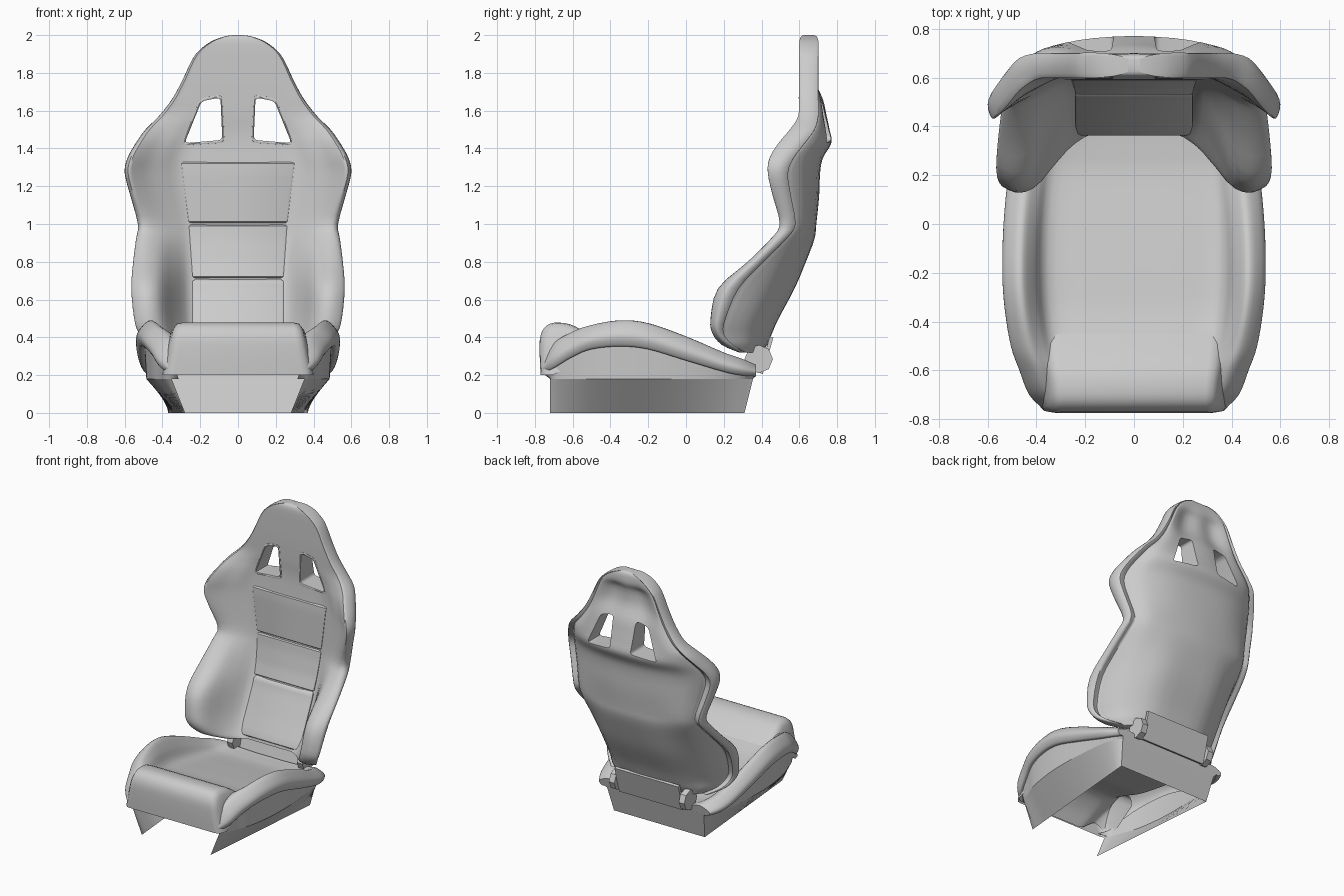
import bpy, bmesh, math
from mathutils import Vector

cube = bpy.data.objects.get("Cube")
if cube:
    bpy.data.objects.remove(cube, do_unlink=True)

grey = bpy.data.materials.new("seat_grey")
grey.use_nodes = True
colour = (0.6, 0.6, 0.6, 1)
grey.diffuse_color = colour
grey.node_tree.nodes["Principled BSDF"].inputs["Base Color"].default_value = colour


def mix(a, b, t):
    return a + (b - a) * t


def spline(points, steps, closed=False):
    """Smooth curve through all the points."""
    pts = [Vector(p) for p in points]
    n = len(pts)
    out = []
    for i in range(n if closed else n - 1):
        if closed:
            a, b, c, d = (pts[(i + k) % n] for k in (-1, 0, 1, 2))
        else:
            a, b, c, d = (pts[min(max(i + k, 0), n - 1)] for k in (-1, 0, 1, 2))
        for s in range(steps):
            t = s / steps
            m, q = (c - a) / 2, (d - b) / 2
            out.append(b + m * t + (3 * (c - b) - 2 * m - q) * t ** 2
                       + (2 * (b - c) + m + q) * t ** 3)
    return out if closed else out + [pts[-1]]


def spline_rows(rows, steps):
    columns = [spline(col, steps) for col in zip(*rows)]
    return list(zip(*columns))


def shade(ob, angle):
    bpy.ops.object.select_all(action='DESELECT')
    ob.select_set(True)
    bpy.context.view_layer.objects.active = ob
    bpy.ops.object.shade_smooth_by_angle(angle=math.radians(angle))


def finish(name, bm, angle=44):
    bmesh.ops.recalc_face_normals(bm, faces=bm.faces)
    mesh = bpy.data.meshes.new(name)
    bm.to_mesh(mesh)
    bm.free()
    mesh.materials.append(grey)
    ob = bpy.data.objects.new(name, mesh)
    bpy.context.collection.objects.link(ob)
    shade(ob, angle)
    return ob


def loft(name, rows, closed=False, caps=()):
    """Skin a list of equal-length rows; caps lists the rows to fill."""
    bm = bmesh.new()
    grid = [[bm.verts.new(p) for p in row] for row in rows]
    n = len(grid[0])
    for r, s in zip(grid, grid[1:]):
        for i in range(n if closed else n - 1):
            j = (i + 1) % n
            bm.faces.new((r[i], r[j], s[j], s[i]))
    for c in caps:
        bm.faces.new(grid[c])
    return finish(name, bm)


def flip(p):
    return Vector((-p[0], p[1], p[2]))


# Backrest: height, half width, rim front, rim rear, centre front, centre back
BACK = [
    (2.0, .025, .625, .675, .625, .675), (1.992, .075, .61, .69, .61, .69),
    (1.965, .145, .602, .698, .602, .698), (1.915, .21, .6, .7, .6, .699),
    (1.86, .248, .6, .7, .6, .68), (1.76, .295, .6, .7, .6, .683),
    (1.66, .35, .6, .7, .602, .725), (1.57, .42, .595, .7, .605, .745),
    (1.5, .49, .55, .68, .61, .76), (1.43, .54, .49, .63, .61, .77),
    (1.35, .585, .44, .57, .605, .725), (1.27, .6, .43, .54, .6, .71),
    (1.15, .57, .455, .555, .6, .705), (1.0, .53, .49, .58, .6, .69),
    (.92, .54, .44, .53, .59, .68), (.8, .555, .32, .41, .565, .635),
    (.66, .565, .17, .28, .52, .575), (.5, .55, .13, .21, .445, .49),
    (.42, .525, .14, .2, .405, .455), (.36, .48, .19, .25, .375, .43),
    (.32, .4, .28, .32, .365, .4)]


def back_section(z, w, yf, yr, yc, yb):
    # The side wings crest close to the edge at the shoulders, further in below
    k = min(max((z - .7) / .5, 0), 1)
    dent = min(max((w - .2) * .2, 0), .008)
    right = [(.25, yc), (mix(.45, .5, k), yc),
             (mix(.6, .66, k), mix(yc, yf, mix(.4, .26, k))),
             (mix(.73, .79, k), mix(yc, yf, mix(.88, .52, k))),
             (mix(.86, .91, k), mix(yc, yf, mix(1, .86, k))),
             (.97, mix(yf, yr, mix(.25, .03, k))), (1, mix(yf, yr, .55)), (.96, yr),
             (.89, yr - dent), (.85, mix(yr, yb, .15)), (.72, mix(yr, yb, .55)),
             (.42, yb - 2 * dent)]
    ring = [(0, yc)] + right + [(0, yb)] + [(-x, y) for x, y in reversed(right)]
    return spline([(x * w, y, z) for x, y in ring], 3, closed=True)


backrest = loft("backrest", spline_rows([back_section(*r) for r in BACK], 3),
                closed=True, caps=(0, -1))


def centre_front(z):
    for a, b in zip(BACK, BACK[1:]):
        if b[0] <= z <= a[0]:
            return mix(b[4], a[4], (z - b[0]) / (a[0] - b[0]))
    return BACK[-1][4]


# Harness openings through the backrest, each with a raised lip
HOLE = [(.083, 1.445), (.283, 1.428), (.193, 1.65), (.093, 1.67)]


def rounded(corners, r=.025, steps=4):
    out = []
    n = len(corners)
    for i in range(n):
        p = Vector(corners[i])
        a = p + (Vector(corners[i - 1]) - p).normalized() * r
        b = p + (Vector(corners[(i + 1) % n]) - p).normalized() * r
        for s in range(steps + 1):
            t = s / steps
            out.append(a * (1 - t) ** 2 + p * 2 * t * (1 - t) + b * t ** 2)
    return out


outline = rounded(HOLE)
for side, label in ((1, "left"), (-1, "right")):
    rings = [[(side * p.x, y, p.y) for p in outline] for y in (.4, 1)]
    cutter = loft("hole_cutter", rings, closed=True, caps=(0, -1))
    cutter.hide_render = True
    cut = backrest.modifiers.new("hole", 'BOOLEAN')
    cut.operation, cut.solver, cut.object = 'DIFFERENCE', 'EXACT', cutter
    bpy.context.view_layer.objects.active = backrest
    bpy.ops.object.modifier_apply(modifier=cut.name)
    bpy.data.objects.remove(cutter, do_unlink=True)

    middle = sum(outline, Vector((0, 0))) / len(outline)
    rows = []
    for grow, lift in ((0, -.02), (0, .002), (.008, .005), (.016, .002), (.018, -.02)):
        ring = [p + (p - middle).normalized() * grow for p in outline]
        rows.append([(side * p.x, centre_front(p.y) - lift, p.y) for p in ring])
    loft("harness_lip_" + label, rows, closed=True)
shade(backrest, 44)


# Three padded panels down the middle of the backrest
def panel(name, top, bottom, half_top, half_bottom):
    rows = []
    steps = 12
    stops = [0, .03] + [i / steps for i in range(1, steps)] + [.97, 1]
    for t in stops:
        z = mix(top, bottom, t)
        h = mix(half_top, half_bottom, t)
        end = t in (0, 1)
        h -= .012 if end else 0
        y = centre_front(z)
        lift = -.004 if end else .008
        rows.append([(x, y - d, z) for x, d in (
            (-h, -.015), (-h, lift * .4), (-h + .01, lift), (0, lift),
            (h - .01, lift), (h, lift * .4), (h, -.015))])
    loft(name, rows, caps=(0, -1))


panel("upper_panel", 1.33, 1.003, .3, .26)
panel("middle_panel", .998, .713, .26, .24)
panel("lower_panel", .708, .335, .24, .24)

# Seat cushion: depth, half width, rim top, rim bottom, dish height
CUSHION = [
    (-.76, .37, .28, .21, .2), (-.7, .43, .37, .24, .3), (-.6, .47, .43, .3, .38),
    (-.5, .505, .465, .34, .375), (-.35, .53, .49, .355, .335),
    (-.2, .54, .475, .34, .31), (0, .535, .405, .28, .275), (.2, .515, .32, .22, .24),
    (.3, .49, .285, .2, .235), (.37, .45, .255, .195, .235)]


def shell_foot(y, w):
    return Vector((w - .055, min(max(y, -.72), .355), .18))


def cushion_section(y, w, zt, zb, zc):
    inner = w - .19
    top = [(0, zc), (inner / 2, zc), (inner, zc + .005), (w - .13, mix(zc, zt, .6)),
           (w - .075, zt), (w - .02, mix(zt, zb, .3)), (w, mix(zt, zb, .65)),
           (w - .02, zb), (w - .045, zb)]
    half = spline([(x, y, z) for x, z in top], 4) + [shell_foot(y, w)]
    return [flip(p) for p in reversed(half[1:])] + half


loft("seat_cushion", spline_rows([cushion_section(*r) for r in CUSHION], 4), caps=(-1,))

# Skirt below the cushion, narrower at the front, open there and underneath
skirt_top = spline([shell_foot(y, w) for y, w, *rest in CUSHION], 4)
skirt_top = [Vector((.352, -.72, .18))] + [p for p in skirt_top if p.y > -.7]
skirt_low = []
for p in skirt_top:
    along = (p.y + .72) / (.355 + .72)
    skirt_low.append(Vector((mix(.28, .37, along), mix(-.72, .31, along), 0)))
loft("seat_skirt", [side + [flip(p) for p in reversed(side)]
                    for side in (skirt_top, skirt_low)])

# Rounded nose across the front of the cushion: depth, height, half width
NOSE = [(-.77, .2, .385), (-.775, .32, .36), (-.77, .41, .345), (-.735, .465, .335),
        (-.67, .478, .335), (-.58, .455, .345), (-.45, .365, .36)]
nose = spline(NOSE, 3)
core = Vector((-.55, .2, .36))
loft("cushion_nose", [[(x * q.z, q.x, q.y) for q in (p.lerp(core, t) for p in nose)]
                      for x, t in ((-1.06, .3), (-1.02, .12), (-.96, .02), (-.88, 0),
                                   (.88, 0), (.96, .02), (1.02, .12), (1.06, .3))],
     caps=(0, -1))

# Recliner hinges and the plate that joins them
bm = bmesh.new()
bmesh.ops.create_cube(bm, size=1)
plate = finish("hinge_plate", bm)
plate.location, plate.scale = (0, .425, .305), (.52, .02, .2)
plate.rotation_euler.x = -.28
for side, label in ((1, "left"), (-1, "right")):
    bm = bmesh.new()
    bmesh.ops.create_cone(bm, cap_ends=True, segments=8, radius1=.075,
                          radius2=.075, depth=.045)
    hinge = finish("hinge_" + label, bm)
    hinge.rotation_euler.y = math.pi / 2
    hinge.location = (side * .285, .385, .285)
